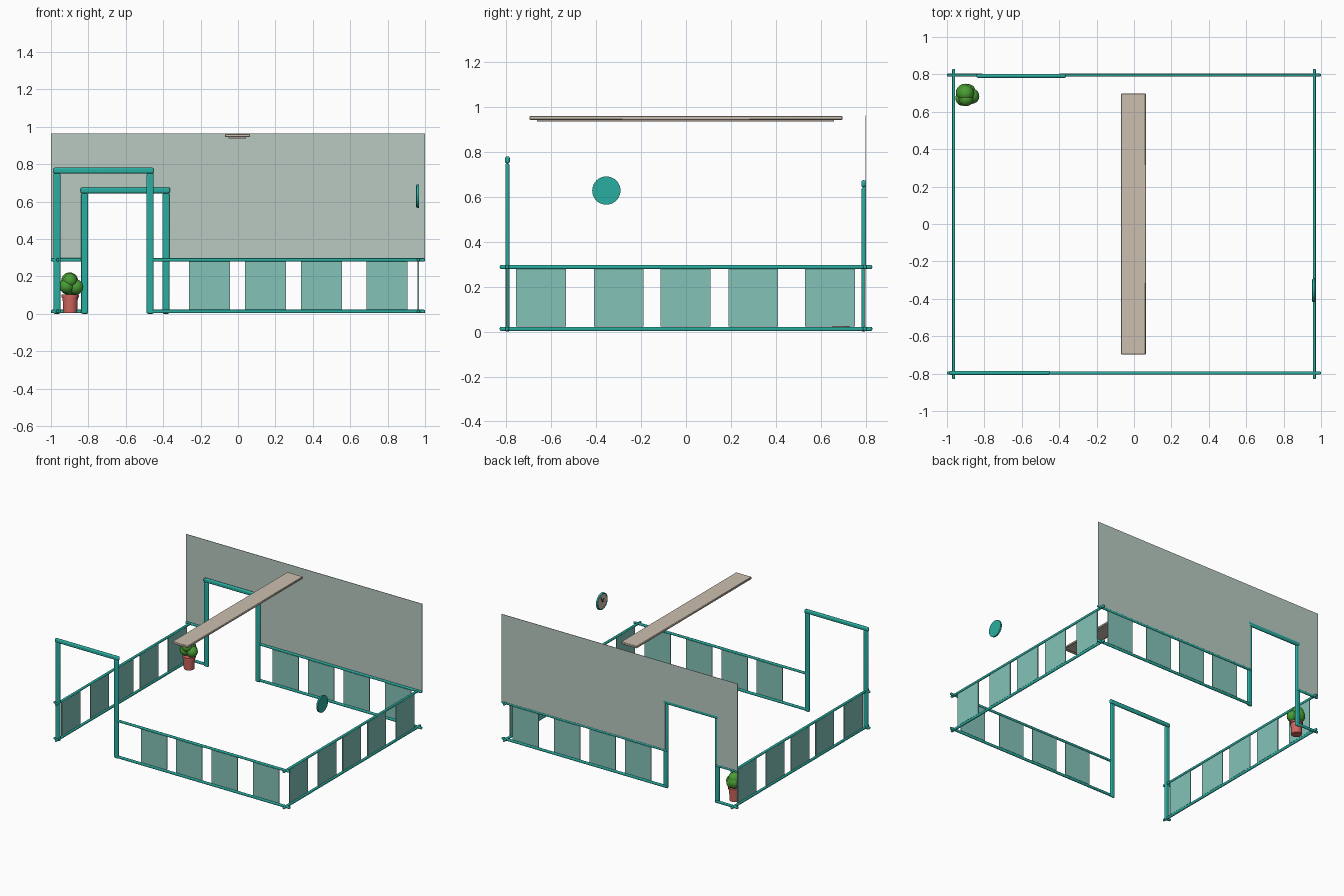
import bpy
import math
from mathutils import Vector

if "Cube" in bpy.data.objects:
    bpy.data.objects.remove(bpy.data.objects["Cube"])


def material(name, rgb):
    m = bpy.data.materials.new(name)
    m.diffuse_color = (*rgb, 1)
    m.use_nodes = True
    m.node_tree.nodes["Principled BSDF"].inputs["Base Color"].default_value = m.diffuse_color
    return m


TEAL = material("teal", (0.023, 0.42, 0.35))
PANEL = material("pale teal", (0.23, 0.55, 0.485))
WALL = material("grey green", (0.48, 0.585, 0.535))
BEIGE = material("beige", (0.60, 0.52, 0.43))
TERRACOTTA = material("terracotta", (0.62, 0.13, 0.11))
GREEN = material("leaf green", (0.068, 0.34, 0.035))
DARK = material("dark grey", (0.03, 0.03, 0.03))


def box(name, x, y, z, mat, bevel=0.0, segments=3):
    """Box from (low, high) ranges on each axis, optionally rounded."""
    bpy.ops.mesh.primitive_cube_add(size=1)
    ob = bpy.context.object
    ob.name = name
    ob.scale = (x[1] - x[0], y[1] - y[0], z[1] - z[0])
    ob.location = (sum(x) / 2, sum(y) / 2, sum(z) / 2)
    bpy.ops.object.transform_apply(location=False, rotation=False, scale=True)
    ob.data.materials.append(mat)
    if bevel:
        mod = ob.modifiers.new("round", "BEVEL")
        mod.width = bevel
        mod.segments = segments
        bpy.ops.object.shade_smooth_by_angle(angle=math.radians(35))
    return ob


def cylinder(name, loc, r1, r2, depth, mat, axis="z", sides=32):
    bpy.ops.mesh.primitive_cone_add(vertices=sides, radius1=r1, radius2=r2, depth=depth, location=loc)
    ob = bpy.context.object
    ob.name = name
    if axis == "x":
        ob.rotation_euler = (0, math.pi / 2, 0)
    ob.data.materials.append(mat)
    bpy.ops.object.shade_smooth_by_angle(angle=math.radians(35))
    return ob


def around(c, half):
    return (c - half, c + half)


RAILS = {"bottom": (0.003, 0.022), "top": (0.28, 0.297)}
PANEL_Z = (0.024, 0.279)

# side fences: two long rails and five panels each
for side, x in (("left", -0.964), ("right", 0.964)):
    for level, z in RAILS.items():
        box(f"{side}_{level}_rail", around(x, 0.008), (-0.83, 0.83), z, TEAL, 0.006)
    for i, y in enumerate((-0.646, -0.30, -0.002, 0.30, 0.642)):
        box(f"{side}_panel_{i + 1}", around(x, 0.003), around(y, 0.111), PANEL_Z, PANEL)

# front and back fences: rails broken by the doorway, four panels each
for side, y, start in (("front", -0.797, -0.487), ("back", 0.797, -0.40)):
    for level, z in RAILS.items():
        box(f"{side}_{level}_rail", (start, 1.0), around(y, 0.008), z, TEAL, 0.006)
    for i, x in enumerate((-0.153, 0.147, 0.447, 0.797)):
        box(f"{side}_panel_{i + 1}", around(x, 0.11), around(y, 0.003), PANEL_Z, PANEL)
for level, z in RAILS.items():
    box(f"back_{level}_rail_stub", (-1.0, -0.808), around(0.797, 0.008), z, TEAL, 0.006)
    box(f"front_{level}_rail_stub", (-1.0, -0.952), around(-0.797, 0.008), z, TEAL, 0.006)

# doorways: two posts and a lintel each
for side, y, xl, xr, top in (("front", -0.796, -0.968, -0.470, 0.75),
                             ("back", 0.792, -0.820, -0.385, 0.644)):
    for tag, x in (("left", xl), ("right", xr)):
        box(f"{side}_door_{tag}_post", around(x, 0.0185), around(y, 0.009), (0, top), TEAL, 0.007)
    box(f"{side}_door_lintel", (xl - 0.022, xr + 0.022), around(y, 0.011), (top, top + 0.031), TEAL, 0.009)

# upper back wall: one sheet with the doorway notched out of its lower edge
outline = [(-1, 0.288), (-0.823, 0.288), (-0.823, 0.657), (-0.386, 0.657),
           (-0.386, 0.288), (1, 0.288), (1, 0.963), (-1, 0.963)]
mesh = bpy.data.meshes.new("upper_wall")
mesh.from_pydata([(x, 0.801, z) for x, z in outline], [], [tuple(range(8))])
wall = bpy.data.objects.new("upper_wall", mesh)
bpy.context.collection.objects.link(wall)
mesh.materials.append(WALL)
thick = wall.modifiers.new("thickness", "SOLIDIFY")
thick.thickness = 0.003
thick.offset = 0

# ceiling light: flat housing with a slimmer diffuser underneath
box("ceiling_light_housing", (-0.07, 0.063), (-0.697, 0.697), (0.944, 0.961), BEIGE, 0.003, 1)
box("ceiling_light_diffuser", (-0.051, 0.044), (-0.665, 0.66), (0.937, 0.945), BEIGE)

# wall clock facing the room
CY, CZ = -0.355, 0.629
cylinder("clock_case", (0.9625, CY, CZ), 0.063, 0.063, 0.009, TEAL, "x", 40)
bpy.ops.mesh.primitive_torus_add(location=(0.958, CY, CZ), rotation=(0, math.pi / 2, 0),
                                 major_radius=0.058, minor_radius=0.005,
                                 major_segments=40, minor_segments=8)
rim = bpy.context.object
rim.name = "clock_rim"
rim.data.materials.append(TEAL)
bpy.ops.object.shade_smooth()
cylinder("clock_face", (0.957, CY, CZ), 0.054, 0.054, 0.003, BEIGE, "x", 40)
for name, angle, length in (("clock_hour_hand", 0.9, 0.028), ("clock_minute_hand", -0.5, 0.042)):
    hand = box(name, (-0.001, 0.001), (-0.003, 0.003), (0, length), DARK)
    hand.rotation_euler = (angle, 0, 0)
    direction = Vector((0, -math.sin(angle), math.cos(angle)))
    hand.location = Vector((0.9545, CY, CZ)) + direction * length / 2
cylinder("clock_hub", (0.954, CY, CZ), 0.006, 0.006, 0.004, DARK, "x", 16)

# potted shrub
PX, PY = -0.897, 0.690
cylinder("plant_pot", (PX, PY, 0.048), 0.037, 0.041, 0.086, TERRACOTTA)
cylinder("plant_pot_rim", (PX, PY, 0.095), 0.046, 0.046, 0.014, TERRACOTTA)
leaves = [(-0.903, 0.700, 0.150, 0.050), (-0.868, 0.683, 0.143, 0.041),
          (-0.915, 0.672, 0.148, 0.040), (-0.898, 0.668, 0.178, 0.038),
          (-0.900, 0.698, 0.176, 0.045), (-0.885, 0.712, 0.140, 0.036)]
for i, (x, y, z, r) in enumerate(leaves):
    bpy.ops.mesh.primitive_uv_sphere_add(segments=20, ring_count=12, radius=r, location=(x, y, z))
    ob = bpy.context.object
    ob.name = f"leaf_clump_{i + 1}"
    ob.data.materials.append(GREEN)
    bpy.ops.object.shade_smooth()
